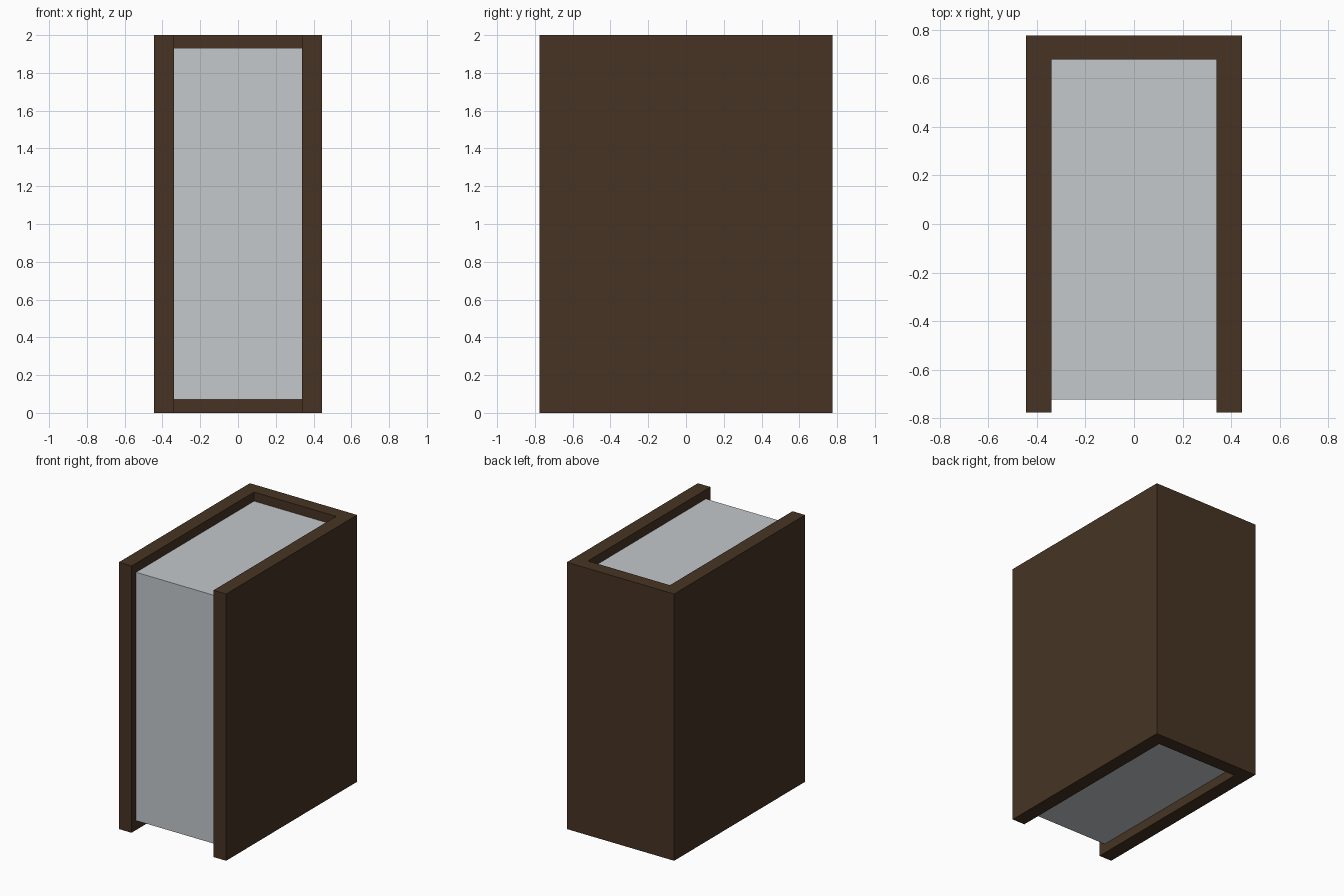
import bpy, bmesh

if "Cube" in bpy.data.objects:
    bpy.data.objects.remove(bpy.data.objects["Cube"])


def material(name, rgb):
    m = bpy.data.materials.new(name)
    m.diffuse_color = (*rgb, 1.0)
    m.use_nodes = True
    m.node_tree.nodes["Principled BSDF"].inputs["Base Color"].default_value = m.diffuse_color
    return m


def extrude_profile(name, points, z0, z1, mat):
    """Extrude a flat counter-clockwise outline from z0 up to z1."""
    bm = bmesh.new()
    face = bm.faces.new([bm.verts.new((x, y, z0)) for x, y in points])
    out = bmesh.ops.extrude_face_region(bm, geom=[face])
    top = [v for v in out["geom"] if isinstance(v, bmesh.types.BMVert)]
    bmesh.ops.translate(bm, verts=top, vec=(0, 0, z1 - z0))
    bmesh.ops.recalc_face_normals(bm, faces=bm.faces)
    mesh = bpy.data.meshes.new(name)
    bm.to_mesh(mesh)
    bm.free()
    mesh.materials.append(mat)
    obj = bpy.data.objects.new(name, mesh)
    bpy.context.collection.objects.link(obj)
    return obj


brown = material("dark brown leather", (0.061, 0.034, 0.017))
paper = material("pale grey paper", (0.55, 0.58, 0.60))

W, D = 0.445, 0.776      # outer half width and half depth
w, spine = 0.34, 0.676   # inner half width and inside of the spine

# Cover: two boards joined by the spine, as one U outline
right_half = [(w, spine), (w, -D), (W, -D), (W, D)]
left_half = [(-x, y) for x, y in reversed(right_half)]
extrude_profile("cover", right_half + left_half, 0.0, 2.0, brown)

# Page block, set in from the cover edges
extrude_profile("pages", [(-w, -0.721), (w, -0.721), (w, spine), (-w, spine)],
                0.07, 1.932, paper)
